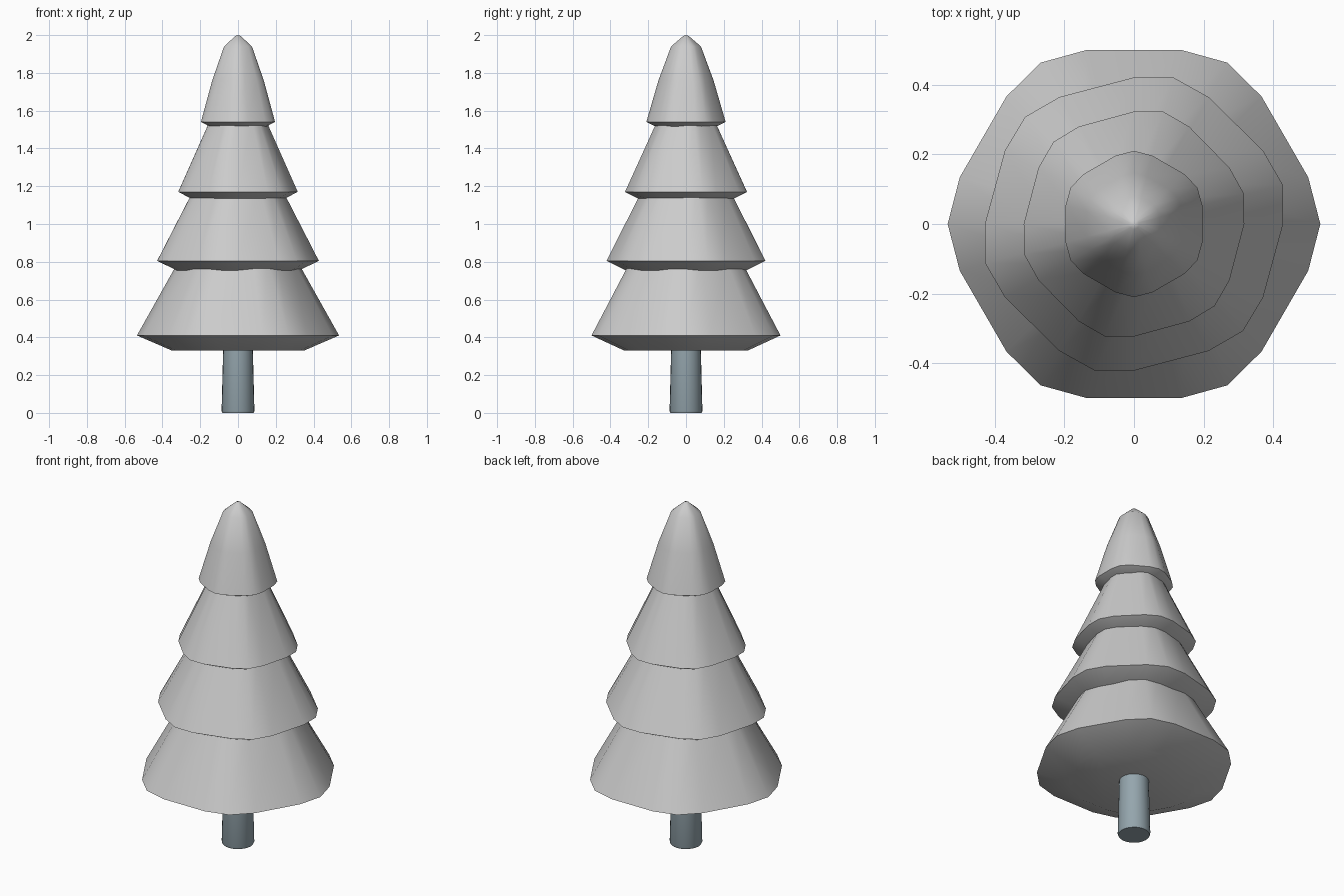
import bpy, bmesh
from math import cos, sin, radians, pi

if "Cube" in bpy.data.objects:
    bpy.data.objects.remove(bpy.data.objects["Cube"])


def make_object(name, rings, mat=None, angle=35):
    """Skin a stack of equal-length rings; a one-point ring closes to a tip."""
    bm = bmesh.new()
    loops = [[bm.verts.new(p) for p in ring] for ring in rings]
    for a, b in zip(loops, loops[1:]):
        n = len(a)
        for i in range(n):
            j = (i + 1) % n
            if len(b) == 1:
                bm.faces.new((a[i], a[j], b[0]))
            else:
                bm.faces.new((a[i], a[j], b[j], b[i]))
    bm.faces.new(loops[0][::-1])
    if len(loops[-1]) > 1:
        bm.faces.new(loops[-1])
    mesh = bpy.data.meshes.new(name)
    bm.to_mesh(mesh)
    bm.free()
    ob = bpy.data.objects.new(name, mesh)
    bpy.context.collection.objects.link(ob)
    if mat:
        mesh.materials.append(mat)
    bpy.ops.object.select_all(action='DESELECT')
    ob.select_set(True)
    bpy.context.view_layer.objects.active = ob
    bpy.ops.object.shade_smooth_by_angle(angle=radians(angle))
    return ob


def hex_ring(r, z, turn, sx=1.0, sy=1.0):
    """Hexagon with each corner rounded by three points."""
    pts = []
    for k in range(6):
        for off, f in ((-15, 0.968), (0, 1.0), (15, 0.968)):
            a = radians(60 * k + off + turn)
            pts.append((r * f * cos(a) * sx, r * f * sin(a) * sy, z))
    return pts


# Branch tiers: profile (radius, height), rotation, x and y stretch
tiers = {
    "branch_tier_bottom": ([(0.35, 0.33), (0.535, 0.41), (0.305, 0.82)], 0, 1, 1),
    "branch_tier_lower": ([(0.29, 0.735), (0.437, 0.805), (0.235, 1.19)], 15, 1.012, 0.995),
    "branch_tier_upper": ([(0.22, 1.115), (0.332, 1.17), (0.15, 1.56)], 15, 0.985, 1.005),
    "branch_tier_top": ([(0.137, 1.505), (0.21, 1.54), (0.146, 1.76),
                         (0.079, 1.94), (0.015, 1.995), (0, 2.0)], 30, 1, 1),
}
for name, (profile, turn, sx, sy) in tiers.items():
    rings = [hex_ring(r, z, turn, sx, sy) if r else [(0, 0, z)] for r, z in profile]
    make_object(name, rings)

# Trunk: slightly tapered round post with a softened foot
bark = bpy.data.materials.new("bark")
bark.diffuse_color = (0.30, 0.38, 0.42, 1)
bark.use_nodes = True
bark.node_tree.nodes["Principled BSDF"].inputs["Base Color"].default_value = bark.diffuse_color
trunk = [(0.083, 0), (0.087, 0.01), (0.077, 0.40)]
make_object("trunk", [[(r * cos(2 * pi * i / 24), r * sin(2 * pi * i / 24), z)
                       for i in range(24)] for r, z in trunk], bark)
